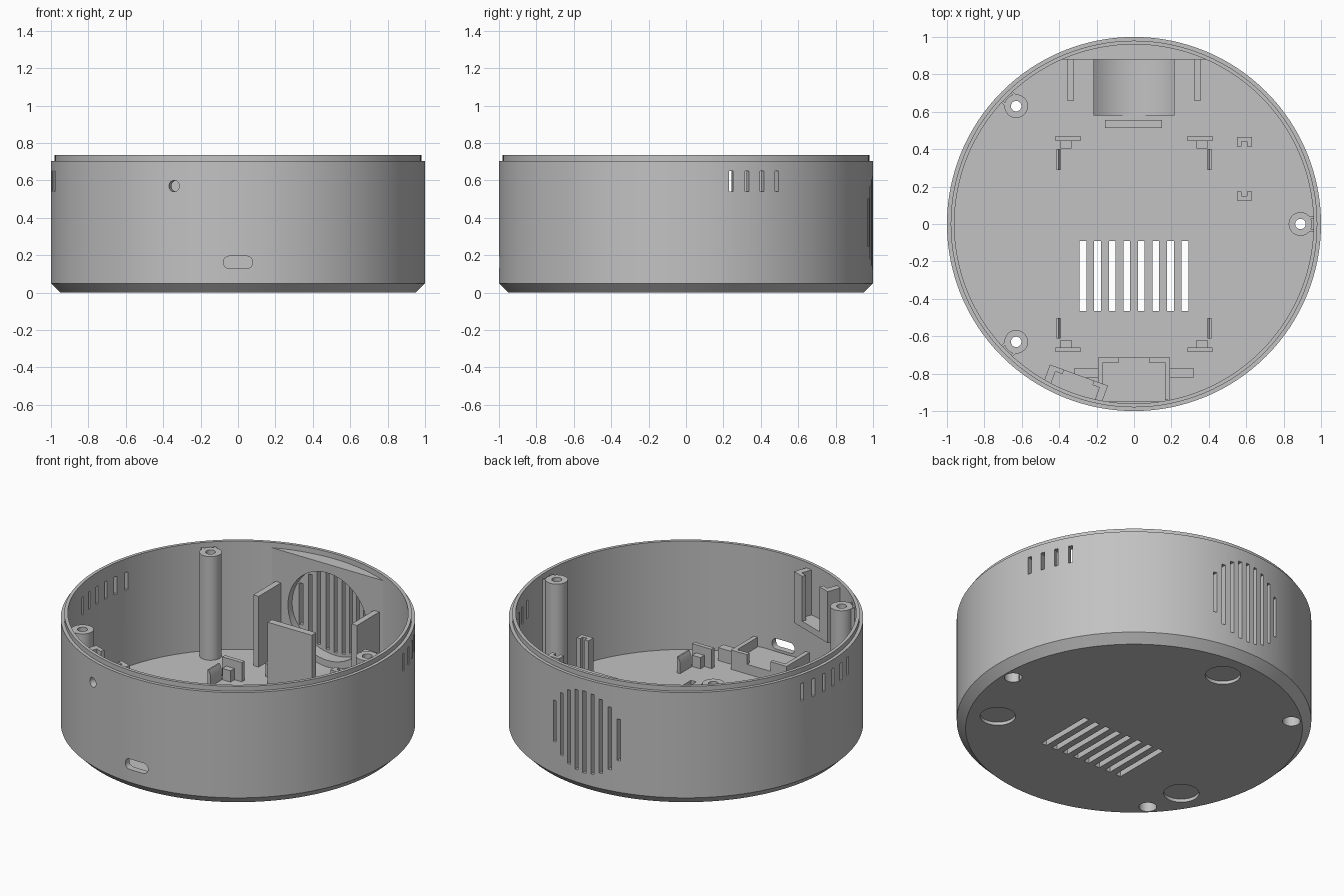
import bpy, bmesh
from math import sin, cos, pi, radians, sqrt, asin
from mathutils import Matrix, Vector

old = bpy.data.objects.get("Cube")
if old:
    bpy.data.objects.remove(old, do_unlink=True)

grey = bpy.data.materials.new("light_grey_plastic")
grey.use_nodes = True
colour = (0.54, 0.54, 0.54, 1)
grey.diffuse_color = colour
grey.node_tree.nodes["Principled BSDF"].inputs["Base Color"].default_value = colour

FLOOR, TOP, WALL = 0.06, 0.705, 0.96
GRILLE_Z = 0.375
# Maps a profile drawn in (x, z) and extruded along y
ALONG_Y = Matrix(((1, 0, 0, 0), (0, 0, 1, 0), (0, 1, 0, 0), (0, 0, 0, 1)))


def turn(degrees):
    return Matrix.Rotation(radians(degrees), 4, 'Z')


def prism(bm, points, start, end, matrix=Matrix()):
    """Extrude a closed 2D profile from start to end."""
    rings = [[bm.verts.new(matrix @ Vector((u, v, w))) for u, v in points]
             for w in (start, end)]
    low, high = rings
    bm.faces.new(low)
    bm.faces.new(reversed(high))
    for i in range(len(points)):
        j = (i + 1) % len(points)
        bm.faces.new((low[i], high[i], high[j], low[j]))


def box(bm, x, y, z, matrix=Matrix()):
    prism(bm, [(x[0], y[0]), (x[1], y[0]), (x[1], y[1]), (x[0], y[1])], z[0], z[1], matrix)


def circle(cx, cy, r, sides=48):
    return [(cx + r * cos(2 * pi * i / sides), cy + r * sin(2 * pi * i / sides))
            for i in range(sides)]


def revolve(bm, profile, centre=(0, 0), sides=48):
    """Spin (radius, z) points around the vertical; ends must lie on the axis."""
    rings = []
    for r, z in profile:
        if r == 0:
            rings.append([bm.verts.new((*centre, z))] * sides)
        else:
            rings.append([bm.verts.new((x, y, z)) for x, y in circle(*centre, r, sides)])
    for a, b in zip(rings, rings[1:]):
        for i in range(sides):
            j = (i + 1) % sides
            corners = list(dict.fromkeys((a[i], a[j], b[j], b[i])))
            bm.faces.new(corners)


def finish(name, bm):
    bmesh.ops.recalc_face_normals(bm, faces=bm.faces)
    mesh = bpy.data.meshes.new(name)
    bm.to_mesh(mesh)
    bm.free()
    mesh.materials.append(grey)
    ob = bpy.data.objects.new(name, mesh)
    bpy.context.collection.objects.link(ob)
    return ob


def cut(ob, bm):
    """Subtract the cutter mesh and bake the result."""
    cutter = finish("cutter", bm)
    cutter.hide_render = True
    mod = ob.modifiers.new("cut", 'BOOLEAN')
    mod.operation, mod.solver, mod.object = 'DIFFERENCE', 'EXACT', cutter
    graph = bpy.context.evaluated_depsgraph_get()
    baked = bpy.data.meshes.new_from_object(ob.evaluated_get(graph))
    ob.modifiers.clear()
    ob.data = baked
    bpy.data.objects.remove(cutter, do_unlink=True)


# Round shell with chamfered base and stepped rim
bm = bmesh.new()
revolve(bm, [(0, 0), (0.95, 0), (1, 0.05), (1, TOP), (0.98, TOP), (0.98, 0.735),
             (WALL, 0.735), (WALL, FLOOR), (0, FLOOR)], sides=128)
shell = finish("shell", bm)

screws = [(-0.63, 0.63), (-0.63, -0.63), (0.89, 0)]


def screw_bore(bm, spot):
    revolve(bm, [(0, -0.1), (0.05, -0.1), (0.05, 0.3), (0.028, 0.3), (0.028, 1), (0, 1)], spot)


# Screw bores, foot recesses and floor vents
bm = bmesh.new()
for spot in screws:
    screw_bore(bm, spot)
for a in (90, 210, 330):
    prism(bm, circle(0.78, 0, 0.1), -0.1, 0.02, turn(a))
for i in range(8):
    x = (i - 3.5) * 0.078
    box(bm, (x - 0.018, x + 0.018), (-0.465, -0.09), (-0.1, 0.2))
cut(shell, bm)

# Side vents, speaker grille, cable port and sensor hole
bm = bmesh.new()
for a in [14 + 5 * i for i in range(4)] + [166 + 5 * i for i in range(6)]:
    box(bm, (0.9, 1.1), (-0.011, 0.011), (0.54, 0.65), turn(a))
for i in range(-4, 5):
    x = i * 0.055
    h = sqrt(0.255 ** 2 - x * x)
    box(bm, (x - 0.011, x + 0.011), (0.9, 1.1), (GRILLE_Z - h, GRILLE_Z + h))
r = 0.03
port = [(cx + r * cos(radians(a)), cz + r * sin(radians(a)))
        for cx, cz, first in ((0.048, 0.165, 0), (-0.048, 0.165, 90),
                              (-0.048, 0.16, 180), (0.048, 0.16, 270))
        for a in range(first, first + 91, 15)]
prism(bm, port, -1.1, -0.9, ALONG_Y)
prism(bm, circle(0, 0.57, r, 24), -1.1, -0.9, turn(-20) @ ALONG_Y)
cut(shell, bm)

# Screw posts webbed to the wall
for i, (x, y) in enumerate(screws):
    bm = bmesh.new()
    prism(bm, circle(x, y, 0.063), FLOOR - 0.01, TOP)
    post = finish(f"screw_post_{i + 1}", bm)
    bm = bmesh.new()
    screw_bore(bm, (x, y))
    cut(post, bm)
    bm = bmesh.new()
    for s in (-1, 1):
        box(bm, (0.895, 0.965), sorted((s * 0.03, s * 0.042)), (FLOOR, TOP), turn((135, 225, 0)[i]))
    finish(f"post_web_{i + 1}", bm)

# Flat speaker panel across the back wall
bm = bmesh.new()
start = asin(0.88 / 0.97)
arc = [start + (pi - 2 * start) * i / 24 for i in range(25)]
prism(bm, [(0.97 * cos(a), 0.97 * sin(a)) for a in arc], FLOOR - 0.01, TOP - 0.003)
panel = finish("speaker_panel", bm)
bm = bmesh.new()
prism(bm, circle(0, GRILLE_Z, 0.272, 64), 0.8, 1.1, ALONG_Y)
cut(panel, bm)

# Curved speaker cradle
bm = bmesh.new()
steps = [0.217 * i / 12 for i in range(-12, 13)]
trough = [(x, GRILLE_Z + 0.002 - sqrt(0.315 ** 2 - x * x)) for x in steps]
prism(bm, [(-0.217, FLOOR - 0.02)] + trough + [(0.217, FLOOR - 0.02)], 0.58, 0.885, ALONG_Y)
finish("speaker_cradle", bm)

# Speaker stop plate and side plates
bm = bmesh.new()
box(bm, (-0.155, 0.15), (0.512, 0.555), (FLOOR - 0.01, 0.44))
finish("speaker_stop", bm)
for side, s in (("left", 1), ("right", -1)):
    bm = bmesh.new()
    box(bm, sorted((s * 0.32, s * 0.357)), (0.66, 0.885), (FLOOR - 0.01, 0.5))
    finish(f"speaker_side_plate_{side}", bm)

    # Circuit board corner stops and snap clips
    for end, y, t, clip in (("back", 0.457, -1, 0.345), ("front", -0.672, 1, -0.557)):
        bm = bmesh.new()
        box(bm, sorted((s * 0.285, s * 0.42)), (y - 0.013, y + 0.013), (FLOOR - 0.01, 0.18))
        box(bm, sorted((s * 0.335, s * 0.392)), sorted((y, y + t * 0.052)), (FLOOR - 0.01, 0.13))
        finish(f"board_stop_{end}_{side}", bm)
        bm = bmesh.new()
        profile = [(0.392, FLOOR), (0.414, FLOOR), (0.414, 0.16), (0.405, 0.16), (0.392, 0.13)]
        prism(bm, [(s * x, z) for x, z in profile], clip - 0.055, clip + 0.055, ALONG_Y)
        finish(f"board_clip_{end}_{side}", bm)

# Upright slotted guides facing each other
for name, y, s in (("back", 0.44, -1), ("front", 0.15, 1)):
    bm = bmesh.new()
    height = (FLOOR - 0.01, 0.48)
    box(bm, (0.55, 0.63), sorted((y - s * 0.025, y)), height)
    for x in (0.55, 0.605):
        box(bm, (x, x + 0.025), sorted((y, y + s * 0.025)), height)
    finish(f"sensor_guide_{name}", bm)

# Tray behind the cable port
bm = bmesh.new()
box(bm, (-0.193, 0.188), (-0.95, -0.715), (FLOOR - 0.01, 0.12))
for s in (-1, 1):
    box(bm, sorted((s * 0.165, s * 0.192)), (-0.94, -0.715), (FLOOR, 0.18))
    box(bm, sorted((s * 0.08, s * 0.192)), (-0.74, -0.715), (FLOOR, 0.18))
    box(bm, sorted((s * 0.19, s * 0.318)), (-0.82, -0.77), (FLOOR - 0.01, 0.14))
finish("port_tray", bm)

# Pocket for the small sensor, open at the top
bm = bmesh.new()
pocket = turn(-110)
box(bm, (0.86, WALL), (-0.165, 0.165), (0.38, 0.42), pocket)
for s in (-1, 1):
    box(bm, (0.86, WALL), sorted((s * 0.125, s * 0.165)), (0.38, 0.7), pocket)
    box(bm, (0.86, 0.885), sorted((s * 0.085, s * 0.13)), (0.38, 0.7), pocket)
finish("sensor_pocket", bm)

# Smooth curved walls while keeping edges crisp
bpy.ops.object.select_all(action='DESELECT')
for ob in bpy.context.collection.objects:
    if ob.type == 'MESH' and grey.name in ob.data.materials:
        ob.select_set(True)
        bpy.context.view_layer.objects.active = ob
bpy.ops.object.shade_smooth_by_angle(angle=radians(25))
